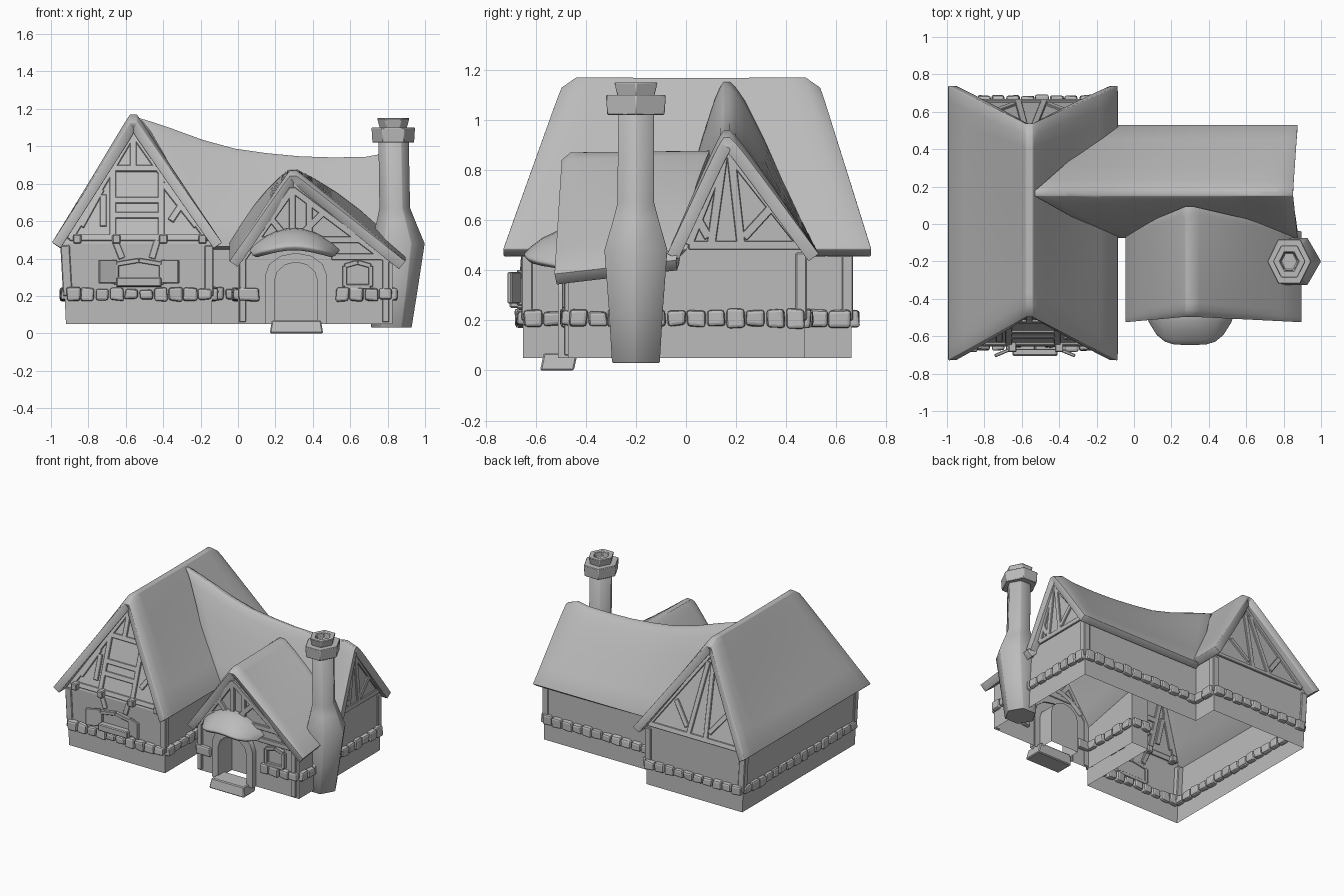
import bpy, bmesh, math, random
from mathutils import Vector, Matrix

random.seed(4)
old = bpy.data.objects.get("Cube")
if old:
    bpy.data.objects.remove(old, do_unlink=True)

GREY = bpy.data.materials.new("plain grey")
GREY.use_nodes = True
GREY.diffuse_color = (0.5, 0.5, 0.5, 1)
GREY.node_tree.nodes["Principled BSDF"].inputs["Base Color"].default_value = (0.5, 0.5, 0.5, 1)


def finish(name, bm, smooth=None, thick=0, bevel=0, segments=1):
    me = bpy.data.meshes.new(name)
    bm.to_mesh(me)
    bm.free()
    me.materials.append(GREY)
    ob = bpy.data.objects.new(name, me)
    bpy.context.collection.objects.link(ob)
    if thick:
        m = ob.modifiers.new("thickness", 'SOLIDIFY')
        m.thickness, m.offset, m.use_even_offset = thick, -1, True
    if bevel:
        m = ob.modifiers.new("rounding", 'BEVEL')
        m.width, m.segments, m.limit_method = bevel, segments, 'ANGLE'
        m.angle_limit = math.radians(40)
    if smooth:
        bpy.ops.object.select_all(action='DESELECT')
        ob.select_set(True)
        bpy.context.view_layer.objects.active = ob
        bpy.ops.object.shade_smooth_by_angle(angle=math.radians(smooth))
    return ob


def lerp(a, b, t):
    return a + (b - a) * t


def sheet(name, f, us, vs, thick, bevel):
    """Curved sheet f(u, v), thickened downwards."""
    bm = bmesh.new()
    g = [[bm.verts.new(f(u, v)) for v in vs] for u in us]
    for i in range(len(us) - 1):
        for j in range(len(vs) - 1):
            bm.faces.new((g[i][j], g[i + 1][j], g[i + 1][j + 1], g[i][j + 1]))
    bm.normal_update()
    if sum(q.normal.z for q in bm.faces) < 0:
        bmesh.ops.reverse_faces(bm, faces=bm.faces[:])
    return finish(name, bm, 50, thick, bevel, 2)


def polygon(name, pts):
    bm = bmesh.new()
    bm.faces.new([bm.verts.new(p) for p in pts])
    return finish(name, bm)


def add_bar(bm, p, q, width, depth, normal):
    p, q, n = Vector(p), Vector(q), Vector(normal).normalized()
    d = (q - p).normalized()
    n = (n - d * n.dot(d)).normalized()
    rot = Matrix((d, n, d.cross(n))).transposed().to_4x4()
    size = Matrix.Diagonal(((q - p).length, depth, width, 1))
    return bmesh.ops.create_cube(bm, size=1, matrix=Matrix.Translation((p + q) / 2) @ rot @ size)["verts"]


def bars(name, lines, place, normal, width=0.035, depth=0.022):
    """Timber framing given as 2D lines on a wall plane."""
    bm = bmesh.new()
    for a, b, c, d in lines:
        add_bar(bm, place(a, b), place(c, d), width, depth, normal)
    return finish(name, bm, bevel=0.003)


# Roofs
STEPS = [0, .06] + [i / 8 for i in range(1, 8)] + [.94, 1]
ACROSS = [-1, -.8, -.6, -.4, -.2, -.1, -.04, .04, .1, .2, .4, .6, .8, 1]


def rounded(t, s):
    """Slope parameter with a soft crest of size s."""
    return (math.hypot(t, s) - s) / (math.hypot(1, s) - s)


def main_roof(u, v):
    t = abs(v)
    mid = math.sin(math.pi * u)
    y = lerp(-.49 - .24 * t, .53 + .21 * t, u)
    x = lerp(-.56, -.995 if v < 0 else -.085, t)
    crest = 1.185 - (.045 if u in (0, 1) else 0)
    return x, y, lerp(crest, .485, rounded(t, .03)) - .025 * mid * math.sin(math.pi * t)


RIDGE = [(-.6, 1.17), (-.4, 1.11), (-.22, 1.04), (.02, .975), (.3, .945), (.64, .935), (.8, .965), (.9, .965)]


def ridge_height(x):
    for (a, za), (b, zb) in zip(RIDGE, RIDGE[1:]):
        if x <= b:
            return lerp(za, zb, (x - a) / (b - a))
    return RIDGE[-1][1]


def wing_roof(u, v):
    t = abs(v)
    x = lerp(-.55 + .42 * t, .85 + .025 * t, u)
    crest = ridge_height(x) + .005 - (.035 if u == 1 else 0)
    return x, lerp(.16, -.075 if v < 0 else .53, t), lerp(crest, .465, rounded(t, lerp(.28, .07, u)))


def porch_roof(u, v):
    t = abs(v)
    y = lerp(-.495 - .03 * t, .1 - .14 * t, u)
    eave = lerp(.385, .49 if v < 0 else .44, u)
    x = lerp(.29, -.045 if v < 0 else .895, t)
    crest = .88 - (.03 if u == 0 else 0)
    return x, y, lerp(crest, eave, rounded(t, .03)) + .04 * u * math.sin(math.pi * t)


sheet("main_roof", main_roof, STEPS, ACROSS, .055, .016)
sheet("wing_roof", wing_roof, STEPS, ACROSS, .05, .016)
sheet("porch_roof", porch_roof, STEPS, ACROSS, .055, .016)
sheet("door_awning", lambda u, v: (.3 + .25 * u * (1 - .1 * v), -.46 - v * (.06 + .13 * (1 - u ** 4)),
      .565 - .12 * u * u - v * v * (.1 - .07 * u * u)),
      [i / 5 - 1 for i in range(11)], [0, .3, .6, .85, 1], .035, .012)

# Outer walls, open underneath
BASE = .05
SIDE, NOOK = .825, -.14
PATH = [(0, -.47, .38), (0, -.02, .46), (NOOK, -.02, .48), (NOOK, -.65, .48), (-.92, -.65, .48),
        (-.92, .66, .48), (NOOK, .66, .48), (NOOK, .475, .48), (SIDE, .475, .48), (SIDE, 0, .48),
        (SIDE, -.06, .42), (SIDE, -.2, .39), (SIDE, -.47, .37)]
bm = bmesh.new()
low = [bm.verts.new((x, y, BASE)) for x, y, z in PATH]
high = [bm.verts.new((x - (.02 if x < -.9 else 0), y, z)) for x, y, z in PATH]
for i in range(len(PATH) - 1):
    bm.faces.new((low[i], low[i + 1], high[i + 1], high[i]))
finish("outer_walls", bm)

# Gables: the main ones lean inwards
def front_plane(x, z):
    return x, -.65 + max(0, z - .48) * .33, z

def back_plane(x, z):
    return x, .66 - max(0, z - .48) * .3, z

def end_plane(y, z):
    return SIDE, y, z

def porch_plane(x, z):
    return x, -.475, z

for name, place in (("front_gable", front_plane), ("back_gable", back_plane)):
    polygon(name, [place(*p) for p in ((-.94, .48), (NOOK, .48), (-.56, 1.12))])
polygon("wing_gable", [end_plane(*p) for p in ((0, .48), (.475, .48), (.16, .92))])


def arch(cx, half, spring, top, n=6):
    return [(cx + half, BASE)] + [(cx + half * math.cos(math.pi * i / n), spring + (top - spring)
            * math.sin(math.pi * i / n)) for i in range(n + 1)] + [(cx - half, BASE)]


inner, outer = arch(.31, .115, .28, .38), arch(.31, .165, .31, .43)
polygon("porch_front", [(x, -.47, z) for x, z in
        [(0, BASE)] + inner[::-1] + [(SIDE, BASE), (SIDE, .37), (.29, .81), (0, .38)]])
polygon("door", [(x, -.35, z) for x, z in inner])

# Arched door surround
bm = bmesh.new()
rings = [[bm.verts.new((x, y, z)) for x, z in loop]
         for y, loop in ((-.35, inner), (-.51, inner), (-.51, outer), (-.46, outer))]
for a, b in zip(rings, rings[1:]):
    for i in range(len(inner) - 1):
        bm.faces.new((a[i], a[i + 1], b[i + 1], b[i]))
finish("door_frame", bm, 35)

bm = bmesh.new()
for v in add_bar(bm, (.17, -.515, .035), (.455, -.515, .035), .07, .135, (0, 1, 0)):
    if v.co.z > .05:
        v.co.x = lerp(v.co.x, .31, .08)
        v.co.y += .015
finish("door_step", bm, bevel=.006)

# Timber framing
bars("front_timbers", [(-.9, .51, -.15, .51), (-.9, .5, -.56, 1.07), (-.16, .5, -.56, 1.07),
     (-.67, .5, -.67, .9), (-.41, .5, -.41, .88), (-.67, .88, -.41, .88), (-.67, .71, -.41, .71),
     (-.67, .63, -.41, .63), (-.56, .88, -.56, 1.05), (-.73, .77, -.84, .57), (-.4, .8, -.22, .57),
     (-.72, .57, -.72, .74), (-.36, .6, -.28, .72), (-.66, .5, -.62, .4), (-.43, .5, -.46, .4)],
     front_plane, (0, -1, .33))
bars("back_timbers", [(-.9, .5, -.15, .5), (-.9, .5, -.56, 1.07), (-.16, .5, -.56, 1.07),
     (-.62, .5, -.58, 1.0), (-.48, .5, -.54, 1.0), (-.64, .55, -.76, .7), (-.46, .55, -.34, .7)],
     back_plane, (0, 1, .3))
bars("wing_timbers", [(.01, .5, .46, .5), (.01, .5, .16, .88), (.46, .5, .16, .88), (.1, .5, .15, .86),
     (.22, .5, .18, .86), (.23, .53, .34, .65), (.09, .53, .05, .6)], end_plane, (1, 0, 0))
bars("porch_timbers", [(.02, .39, .29, .77), (.81, .38, .29, .77), (.1, .5, .68, .5), (.29, .5, .29, .78),
     (.27, .5, .17, .62), (.31, .5, .45, .64), (.38, .5, .38, .7), (.5, .41, .8, .41), (.79, .06, .79, .4),
     (.025, .06, .025, .4)], porch_plane, (0, -1, 0))

# Corner posts and beam ends
bm = bmesh.new()
for x, y in ((-.91, -.635), (NOOK - .015, -.635), (-.91, .645), (NOOK - .015, .645), (SIDE - .015, .46)):
    add_bar(bm, (x, y, .2), (x - (.015 if x < -.9 else 0), y, .47), .05, .045, (0, 1, 0))
finish("corner_posts", bm, bevel=.005)
bm = bmesh.new()
for x in (-.86, -.65, -.4, -.19):
    add_bar(bm, (x, -.6, .505), (x, -.685, .505), .05, .045, (1, 0, 0))
finish("beam_ends", bm, bevel=.006)

# Windows with surrounds
def window(name, x0, x1, z0, z1, y):
    polygon(name + "_pane", [(x0, y, z0), (x1, y, z0), (x1, y, z1), (x0, y, z1)])
    mid = (x0 + x1) / 2
    bars(name + "_frame", [(x0, z0, x0, z1), (x1, z0, x1, z1), (x0, z0, x1, z0),
         (x0, z1, mid, z1 + .02), (mid, z1 + .02, x1, z1)],
         lambda x, z: (x, y - .005, z), (0, -1, 0), .025, .03)


window("porch_window", .57, .71, .25, .36, -.474)
window("main_window", -.65, -.41, .26, .37, -.654)
bm = bmesh.new()
add_bar(bm, (-.65, -.68, .275), (-.41, -.68, .275), .05, .05, (0, 1, 0))
finish("window_box", bm, bevel=.006)
bm = bmesh.new()
for x, out in ((-.65, -.745), (-.41, -.315)):
    add_bar(bm, (x, -.665, .33), (out, -.705, .33), .125, .018, (0, 1, 0))
finish("shutters", bm, bevel=.004)

# Stone course around the walls
bm = bmesh.new()
runs = [(a[:2], b[:2]) for a, b in zip(PATH, PATH[1:]) if a[0] != SIDE]
runs += [((SIDE, .475), (SIDE, -.47)), ((.0, -.47), (.12, -.47)), ((.52, -.47), (SIDE, -.47))]
for a, b in runs:
    a, b = Vector((*a, .208)), Vector((*b, .208))
    count = max(1, round((b - a).length / .082))
    side = (b - a).cross(Vector((0, 0, 1)))
    for i in range(count):
        p, q = a.lerp(b, (i + .04) / count), a.lerp(b, (i + .96) / count)
        for v in add_bar(bm, p, q, random.uniform(.055, .075), random.uniform(.05, .062), side):
            v.co += Vector([random.uniform(-.006, .006) for k in range(3)])
finish("stone_course", bm, bevel=.013, segments=2)

# Six-sided chimney, hollow at the top
def stack(name, rings, smooth):
    bm = bmesh.new()
    loops = [[bm.verts.new((cx + r * math.cos(k * math.pi / 3), -.2 + ry * math.sin(k * math.pi / 3), z))
              for k in range(6)] for cx, r, ry, z in rings]
    for a, b in zip(loops, loops[1:]):
        for k in range(6):
            bm.faces.new((a[k], a[(k + 1) % 6], b[(k + 1) % 6], b[k]))
    bm.faces.new(loops[0][::-1])
    bm.faces.new(loops[-1])
    finish(name, bm, smooth, bevel=.004)


stack("chimney_stack", [(.82, .11, .11, .03), (.84, .125, .125, .25), (.855, .145, .145, .48),
      (.845, .105, .105, .6), (.838, .084, .084, .67), (.832, .083, .083, 1.03)], 65)
stack("chimney_cap", [(.83, .113, .132, 1.02), (.83, .118, .138, 1.1)], 30)
stack("chimney_flue", [(.83, .072, .083, 1.09), (.83, .088, .1, 1.15), (.83, .05, .058, 1.15),
      (.83, .045, .052, 1.105)], 30)
